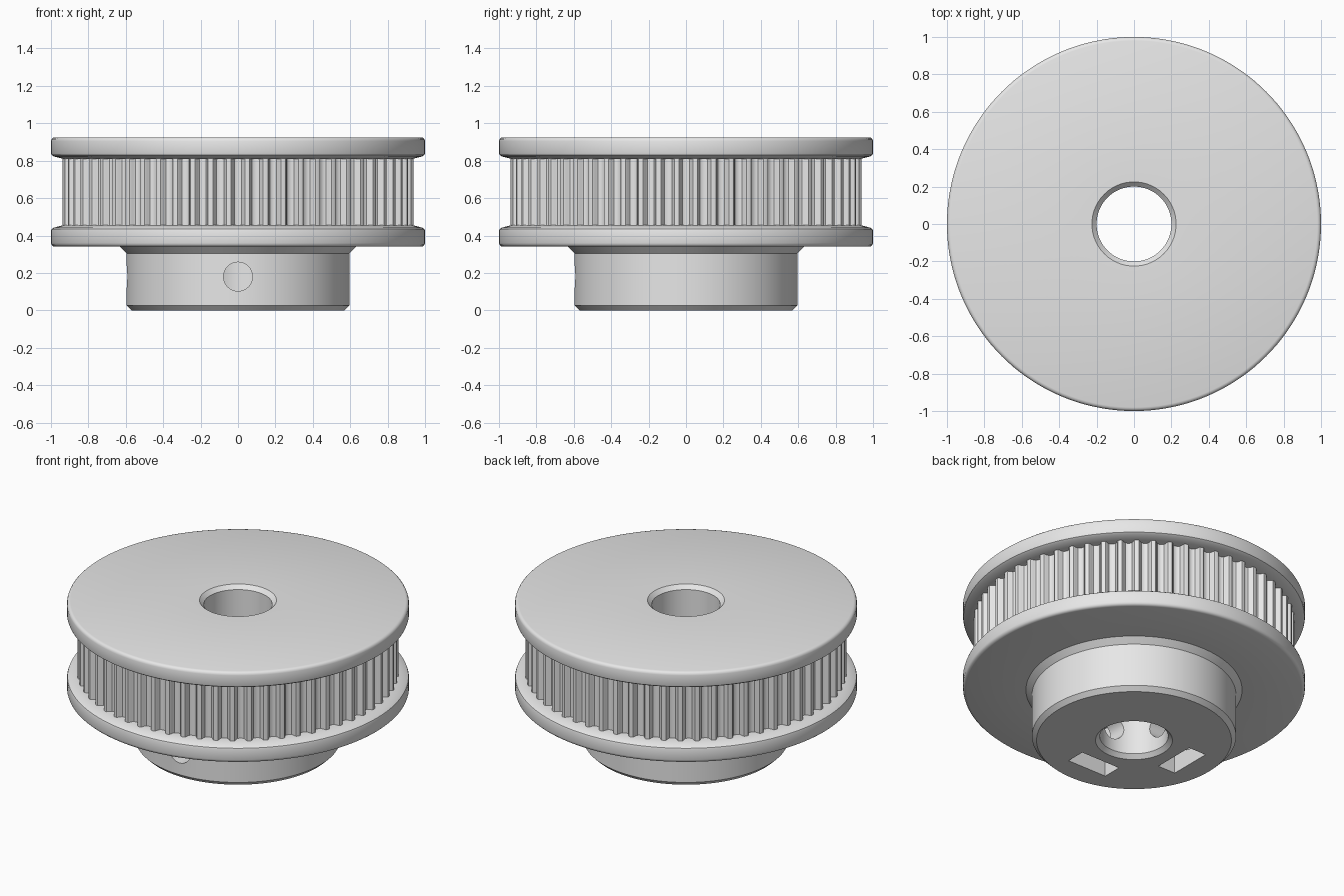
import bpy
import bmesh
from math import cos, sin, tau, pi
from mathutils import Matrix

old = bpy.data.objects.get("Cube")
if old:
    bpy.data.objects.remove(old, do_unlink=True)

grey = bpy.data.materials.new("plain grey")
grey.use_nodes = True
grey.diffuse_color = (0.8, 0.8, 0.8, 1)
grey.node_tree.nodes["Principled BSDF"].inputs["Base Color"].default_value = grey.diffuse_color

SEGMENTS = 144
TEETH = 60


def add_object(name, bm):
    bmesh.ops.recalc_face_normals(bm, faces=bm.faces)
    mesh = bpy.data.meshes.new(name)
    bm.to_mesh(mesh)
    bm.free()
    mesh.materials.append(grey)
    obj = bpy.data.objects.new(name, mesh)
    bpy.context.collection.objects.link(obj)
    return obj


def activate(obj):
    bpy.ops.object.select_all(action="DESELECT")
    obj.select_set(True)
    bpy.context.view_layer.objects.active = obj


def closed_ring(name, loops):
    """Join loops of points into a closed ring-shaped solid."""
    bm = bmesh.new()
    rows = [[bm.verts.new(p) for p in loop] for loop in loops]
    for k, row in enumerate(rows):
        after = rows[(k + 1) % len(rows)]
        for i in range(len(row)):
            j = (i + 1) % len(row)
            bm.faces.new((row[i], row[j], after[j], after[i]))
    return add_object(name, bm)


def circle(r, z, count=SEGMENTS):
    return [(r * cos(tau * i / count), r * sin(tau * i / count), z) for i in range(count)]


# Hub, flanges, hidden core and chamfered bore as one turned body
hub = [(0.225, 0), (0.57, 0), (0.597, 0.027), (0.597, 0.305), (0.632, 0.34)]
flange = [(0.98, 0.34), (0.99, 0.343), (0.997, 0.35), (1, 0.36), (1, 0.425),
          (0.997, 0.434), (0.985, 0.442), (0.935, 0.455), (0.885, 0.455)]
upper_flange = [(r, 1.265 - z) for r, z in reversed(flange)]
bore = [(0.225, 0.925), (0.2, 0.9), (0.2, 0.025)]
body = closed_ring("pulley_body", [circle(r, z) for r, z in hub + flange + upper_flange + bore])

# Two set screw holes with nut slots open at the bottom, a quarter turn apart
cutters = []
for angle in (0, -pi / 2):
    turn = Matrix.Rotation(angle, 4, "Z")
    hole = bmesh.new()
    bmesh.ops.create_cone(hole, cap_ends=True, segments=32, radius1=0.0775, radius2=0.0775, depth=0.7,
                          matrix=turn @ Matrix.Translation((0, -0.4, 0.18)) @ Matrix.Rotation(pi / 2, 4, "X"))
    cutters.append(add_object("screw_hole_cutter", hole))
    slot = bmesh.new()
    bmesh.ops.create_cube(slot, size=1, matrix=turn @ Matrix.Translation((0, -0.366, 0.11))
                          @ Matrix.Diagonal((0.28, 0.125, 0.42, 1)))
    cutters.append(add_object("nut_slot_cutter", slot))

activate(body)
for cutter in cutters:
    cutter.hide_render = True
    cut = body.modifiers.new("cut", "BOOLEAN")
    cut.operation = "DIFFERENCE"
    cut.solver = "EXACT"
    cut.object = cutter
    bpy.ops.object.modifier_apply(modifier=cut.name)
for cutter in cutters:
    bpy.data.objects.remove(cutter, do_unlink=True)

# Toothed belt track: one rounded groove repeated around the rim
half = [(0.5, 0.94), (0.37, 0.938), (0.32, 0.932), (0.28, 0.919), (0.2, 0.907), (0.1, 0.903)]
groove = [(-t, r) for t, r in half] + [(0, 0.902)] + half[:0:-1]
outline = [(r, tau * (n + t) / TEETH) for n in range(TEETH) for t, r in groove]


def toothed(z):
    return [(r * cos(a), r * sin(a), z) for r, a in outline]


def inner(z):
    return [(0.88 * cos(a), 0.88 * sin(a), z) for r, a in outline]


track = closed_ring("tooth_track", [inner(0.45), toothed(0.45), toothed(0.815), inner(0.815)])

for obj in (body, track):
    activate(obj)
    bpy.ops.object.shade_smooth_by_angle(angle=pi / 6)
